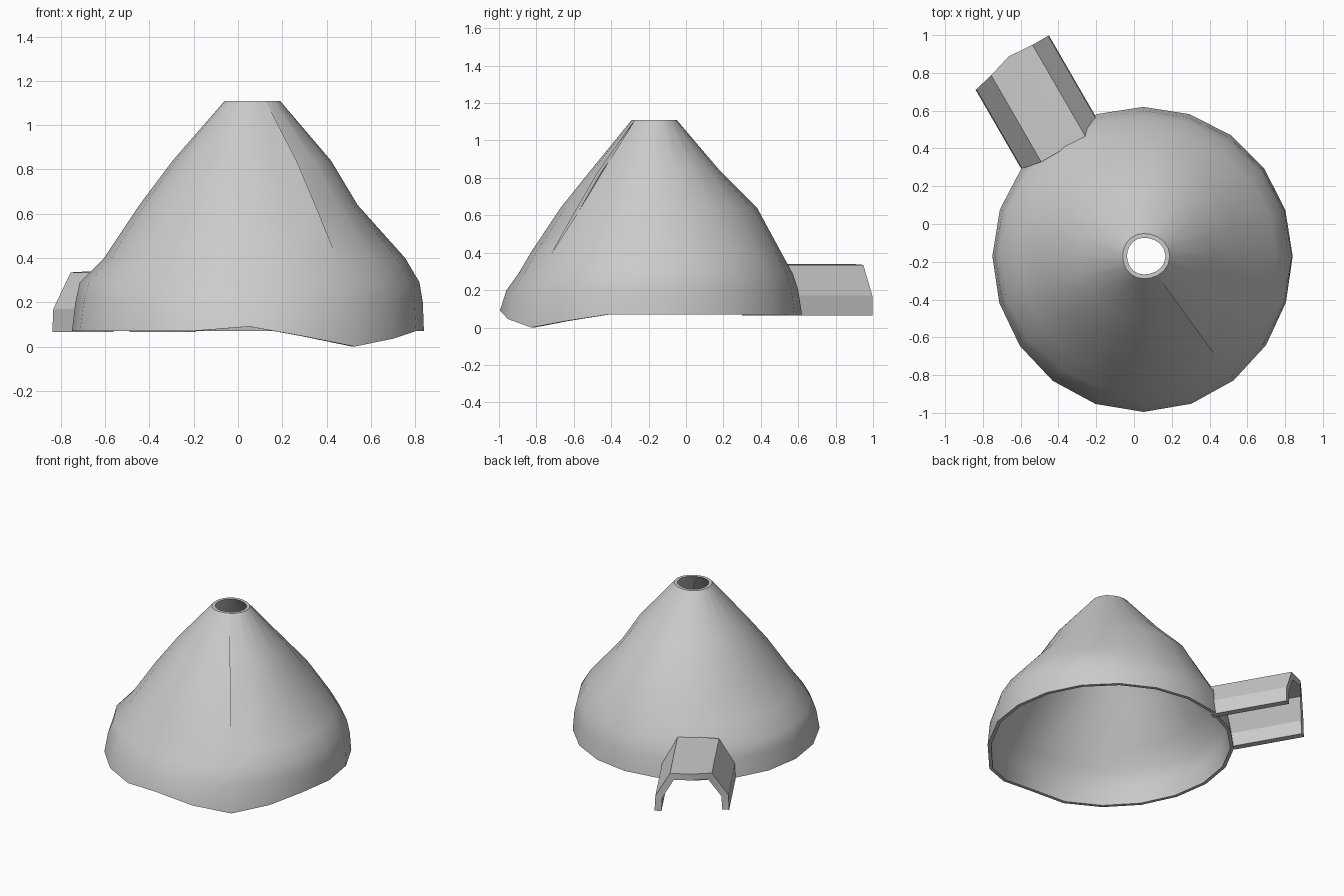
import bpy, bmesh, math

if "Cube" in bpy.data.objects:
    bpy.data.objects.remove(bpy.data.objects["Cube"])

N = 20
CX, CY = 0.05, -0.17
STEP = 2 * math.pi / N

# Ring heights and radii towards right, back, left and front
HEIGHT = [0.07, 0.20, 0.29, 0.40, 0.64, 0.84, 1.11]
RADII = [
    [0.79, 0.785, 0.77, 0.705, 0.49, 0.37, 0.14],
    [0.79, 0.77, 0.74, 0.68, 0.55, 0.35, 0.12],
    [0.80, 0.785, 0.765, 0.655, 0.495, 0.345, 0.11],
    [0.825, 0.79, 0.725, 0.66, 0.50, 0.34, 0.12],
]
HEM = {15: 0.09, 16: 0.045, 17: 0.0, 18: 0.035}   # sagging front hem
FLAP = [0, 0, 0, 0, 0.012, 0.014, 0]               # overlap at the seam


def radius(col, ring):
    quarter, part = divmod((col % N) / 5, 1)
    q = int(quarter)
    w = math.sin(part * math.pi / 2) ** 2
    return RADII[q][ring] * (1 - w) + RADII[(q + 1) % 4][ring] * w


def finish(name, bm, angle):
    bmesh.ops.remove_doubles(bm, verts=bm.verts, dist=0.0005)
    bmesh.ops.recalc_face_normals(bm, faces=bm.faces)
    mesh = bpy.data.meshes.new(name)
    bm.to_mesh(mesh)
    bm.free()
    ob = bpy.data.objects.new(name, mesh)
    bpy.context.collection.objects.link(ob)
    bpy.ops.object.select_all(action='DESELECT')
    ob.select_set(True)
    bpy.context.view_layer.objects.active = ob
    bpy.ops.object.shade_smooth_by_angle(angle=math.radians(angle))
    return ob


def skin(bm, rows):
    # joins neighbouring closed sections with quads
    for a, b in zip(rows, rows[1:]):
        n = len(a)
        for i in range(n):
            j = (i + 1) % n
            bm.faces.new((a[i], a[j], b[j], b[i]))


# Tent shell: thin wall, open below, smoke hole on top, seam at the front right
bm = bmesh.new()
rows = []
rings = range(len(HEIGHT))
for col in range(17, 17 + N + 1):
    ang = col * STEP
    side = {17: -1, 17 + N: 1}.get(col, 0)
    section = [(r, 0.0) for r in rings] + [(r, 0.023) for r in reversed(rings)]
    row = []
    for r, inset in section:
        rad = radius(col, r) + side * FLAP[r] - inset
        z = HEM.get(col % N, HEIGHT[0]) if r == 0 else HEIGHT[r]
        row.append(bm.verts.new((CX + rad * math.cos(ang), CY + rad * math.sin(ang), z)))
    rows.append(row)
skin(bm, rows)
finish("tent_shell", bm, 40)

# Entrance tunnel: open-bottomed arch at the back left
OUTER = [(-0.24, 0.065), (-0.235, 0.17), (-0.13, 0.335), (0, 0.34),
         (0.14, 0.335), (0.235, 0.17), (0.24, 0.065)]
INNER = [(-0.195, 0.065), (-0.19, 0.16), (-0.105, 0.29), (0, 0.295),
         (0.115, 0.29), (0.19, 0.16), (0.195, 0.065)]
FAR = [1.035, 1.035, 1.06, 1.10, 1.09, 1.09, 1.09]
NEAR = [0.56, 0.55, 0.53, 0.53, 0.53, 0.55, 0.57]
MID = -0.131
C, S = math.sqrt(3) / 2, 0.5
bm = bmesh.new()
rows = []
for ends in (NEAR, FAR):
    pts = [(w, z, e) for (w, z), e in zip(OUTER, ends)]
    pts += [(w, z, e) for (w, z), e in reversed(list(zip(INNER, ends)))]
    rows.append([bm.verts.new(((w + MID) * C - e * S, (w + MID) * S + e * C, z))
                 for w, z, e in pts])
skin(bm, rows)
for row in rows:
    for i in range(6):
        bm.faces.new((row[i], row[i + 1], row[12 - i], row[13 - i]))
finish("entrance_tunnel", bm, 25)
